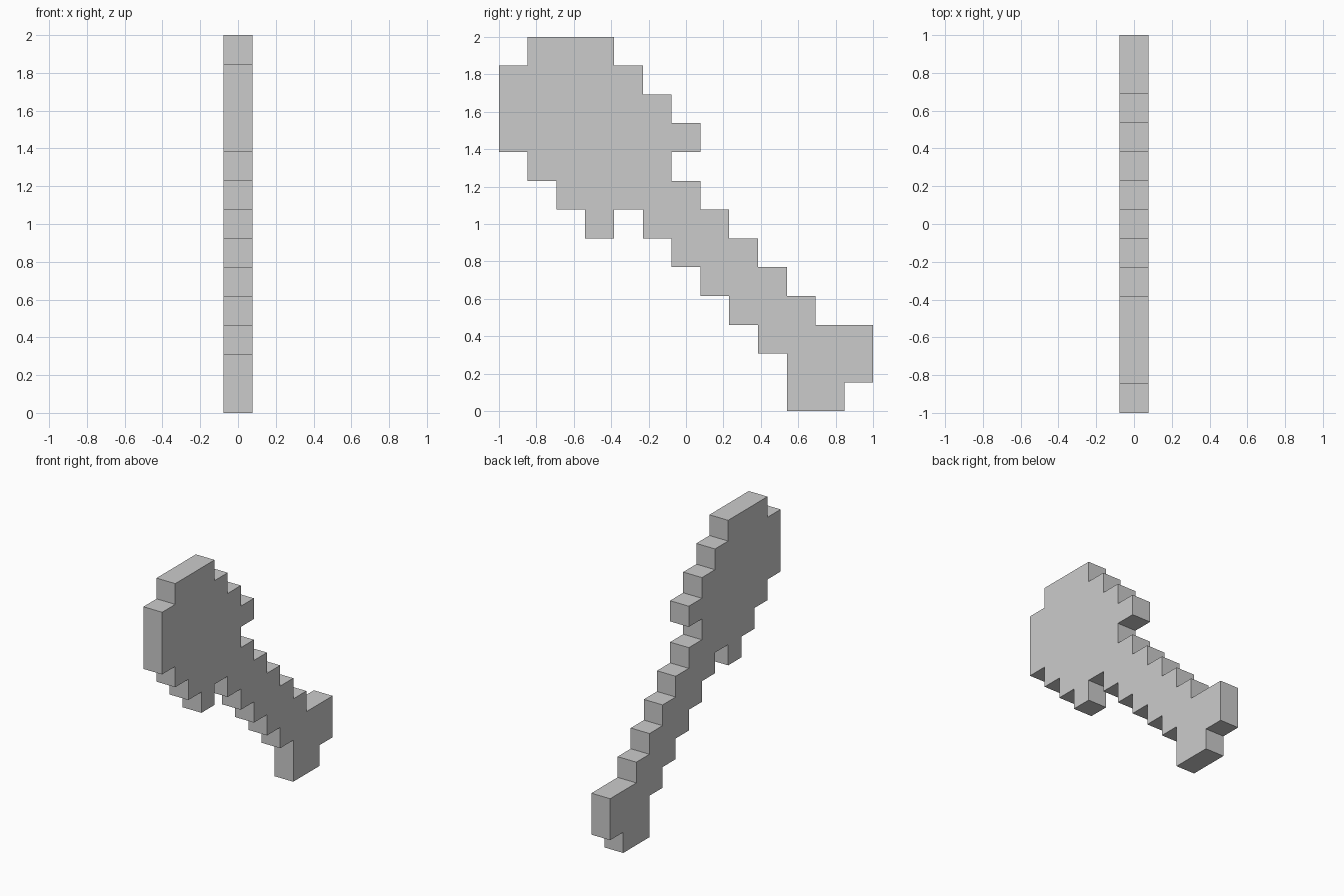
import bpy, bmesh
from mathutils import Vector

if "Cube" in bpy.data.objects:
    bpy.data.objects.remove(bpy.data.objects["Cube"])

CELL = 2 / 13  # one pixel of the 13 x 13 silhouette

# Filled column spans (start, end) for each pixel row, top to bottom
ROWS = [
    [(1, 4)], [(0, 5)], [(0, 6)], [(0, 7)], [(1, 6)], [(2, 7)],  # axe head
    [(3, 4), (5, 8)],                                            # blade tip and neck
    [(6, 9)], [(7, 10)], [(8, 11)],                              # handle
    [(9, 13)], [(10, 13)], [(10, 12)],                           # pommel
]


def pixel_slab(name, rows, thickness):
    """Weld pixel squares into one flat outline, then extrude it along x."""
    bm = bmesh.new()
    for r, spans in enumerate(rows):
        for start, end in spans:
            for c in range(start, end):
                corners = [(c, r + 1), (c + 1, r + 1), (c + 1, r), (c, r)]
                bm.faces.new([bm.verts.new((-thickness / 2, -1 + u * CELL, 2 - v * CELL))
                              for u, v in corners])
    bmesh.ops.remove_doubles(bm, verts=bm.verts[:], dist=1e-4)
    bmesh.ops.dissolve_limit(bm, angle_limit=0.01, verts=bm.verts[:], edges=bm.edges[:])
    ext = bmesh.ops.extrude_face_region(bm, geom=bm.faces[:], use_keep_orig=True)
    moved = [g for g in ext["geom"] if isinstance(g, bmesh.types.BMVert)]
    bmesh.ops.translate(bm, verts=moved, vec=Vector((thickness, 0, 0)))
    bmesh.ops.recalc_face_normals(bm, faces=bm.faces[:])
    mesh = bpy.data.meshes.new(name)
    bm.to_mesh(mesh)
    bm.free()
    obj = bpy.data.objects.new(name, mesh)
    bpy.context.collection.objects.link(obj)
    return obj


# Whole axe: head and handle are one continuous slab, one pixel thick
pixel_slab("pixel_axe", ROWS, CELL)
